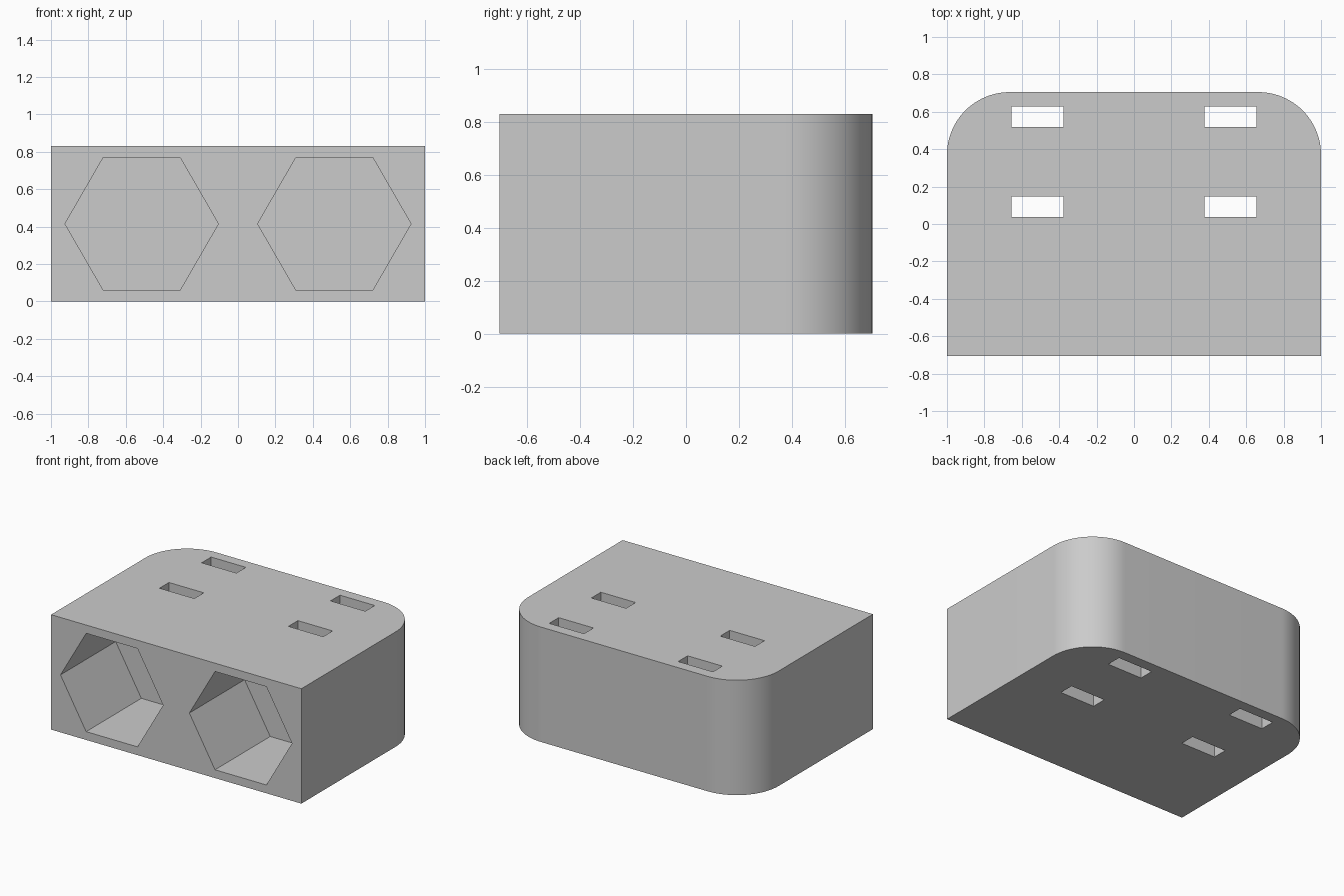
import bpy, bmesh, math
from mathutils import Vector

if "Cube" in bpy.data.objects:
    bpy.data.objects.remove(bpy.data.objects["Cube"], do_unlink=True)

HALF_W, HALF_D, HEIGHT = 1.0, 0.705, 0.83
CORNER = 0.335
HEX_X, HEX_R, HEX_DEPTH = 0.515, 0.41, 0.63

grey = bpy.data.materials.new("grey plastic")
grey.use_nodes = True
grey.diffuse_color = (0.6, 0.6, 0.6, 1)
grey.node_tree.nodes["Principled BSDF"].inputs["Base Color"].default_value = (0.6, 0.6, 0.6, 1)


def prism(name, outline, direction):
    """Extrude a flat outline along a direction into a closed solid."""
    bm = bmesh.new()
    face = bm.faces.new([bm.verts.new(p) for p in outline])
    result = bmesh.ops.extrude_face_region(bm, geom=[face], use_keep_orig=True)
    moved = [g for g in result["geom"] if isinstance(g, bmesh.types.BMVert)]
    bmesh.ops.translate(bm, verts=moved, vec=Vector(direction))
    bmesh.ops.recalc_face_normals(bm, faces=bm.faces)
    mesh = bpy.data.meshes.new(name)
    bm.to_mesh(mesh)
    bm.free()
    mesh.materials.append(grey)
    obj = bpy.data.objects.new(name, mesh)
    bpy.context.collection.objects.link(obj)
    return obj


# Block with a square front and two rounded back corners
outline = [(-HALF_W, -HALF_D, 0), (HALF_W, -HALF_D, 0)]
STEPS = 24
for side, start in ((1, 0), (-1, 90)):
    for i in range(STEPS + 1):
        a = math.radians(start + 90 * i / STEPS)
        outline.append((side * (HALF_W - CORNER) + CORNER * math.cos(a),
                        HALF_D - CORNER + CORNER * math.sin(a), 0))
block = prism("holder_block", outline, (0, 0, HEIGHT))

cutters = []
for side in (-1, 1):
    # Hexagonal socket opening at the front
    hexagon = [(side * HEX_X + HEX_R * math.cos(math.radians(60 * i)), -HALF_D - 0.1,
                HEIGHT / 2 + HEX_R * math.sin(math.radians(60 * i))) for i in range(6)]
    cutters.append(prism("hex_cutter", hexagon, (0, HEX_DEPTH + 0.1, 0)))
    # Strap slots passing right through from top to bottom
    for y in (0.092, 0.573):
        slot = [(side * 0.515 + dx * 0.139, y + dy * 0.054, -0.1)
                for dx, dy in ((-1, -1), (1, -1), (1, 1), (-1, 1))]
        cutters.append(prism("slot_cutter", slot, (0, 0, HEIGHT + 0.2)))

# Cut the openings, then drop the cutters
bpy.ops.object.select_all(action='DESELECT')
bpy.context.view_layer.objects.active = block
block.select_set(True)
for cutter in cutters:
    cutter.hide_render = True
    cut = block.modifiers.new("opening", 'BOOLEAN')
    cut.operation = 'DIFFERENCE'
    cut.solver = 'EXACT'
    cut.object = cutter
    bpy.ops.object.modifier_apply(modifier=cut.name)
    bpy.data.objects.remove(cutter, do_unlink=True)

bpy.ops.object.shade_smooth_by_angle(angle=math.radians(30))
